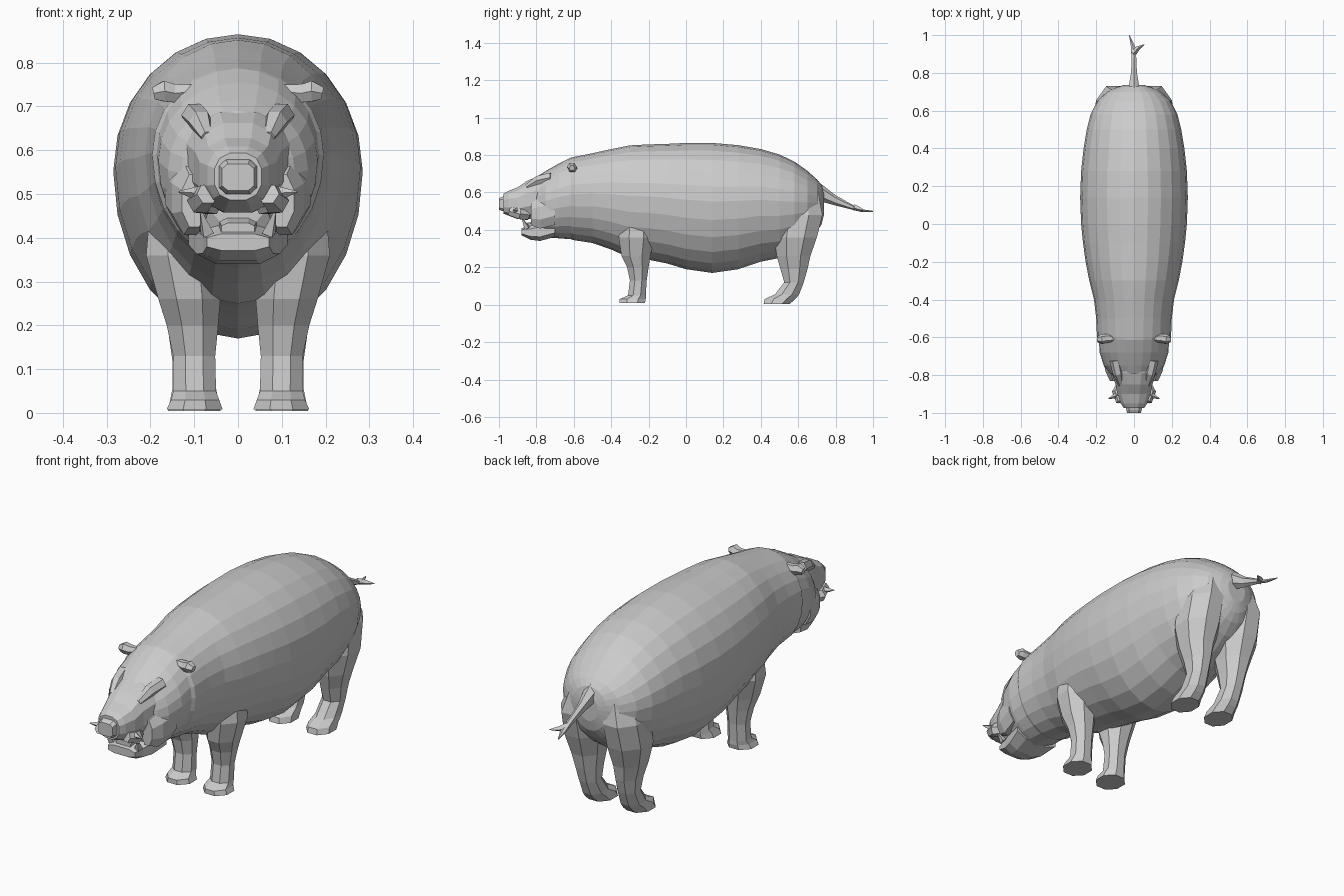
import bpy, bmesh, math
from mathutils import Vector


def loft(name, rings, mirror=False):
    """Skin a list of equally sized point rings, cap both ends."""
    bm = bmesh.new()
    vs = [[bm.verts.new(p) for p in r] for r in rings]
    n = len(vs[0])
    for a, b in zip(vs, vs[1:]):
        for i in range(n):
            j = (i + 1) % n
            bm.faces.new((a[i], a[j], b[j], b[i]))
    bm.faces.new(vs[0])
    bm.faces.new(vs[-1])
    bmesh.ops.recalc_face_normals(bm, faces=bm.faces)
    me = bpy.data.meshes.new(name)
    bm.to_mesh(me)
    bm.free()
    ob = bpy.data.objects.new(name, me)
    bpy.context.collection.objects.link(ob)
    if mirror:
        m = ob.modifiers.new("mirror", 'MIRROR')
        m.use_mirror_merge = False
    return ob


def power(v, e):
    return math.copysign(abs(v) ** e, v)


def y_ring(y, zb, zt, hw, n=24, e=1.0, mid=0.55, cx=0.0, slant=0.0):
    """Egg-shaped cross-section facing along y."""
    zc = zb + (zt - zb) * mid
    pts = []
    for i in range(n):
        a = 2 * math.pi * (i + 0.5 * (n < 13)) / n
        s = power(math.sin(a), e)
        z = zc + s * ((zt - zc) if s > 0 else (zc - zb))
        pts.append((cx + hw * power(math.cos(a), e), y + slant * (z - zc), z))
    return pts


def z_ring(z, x0, x1, y0, y1, n=8):
    """Rounded box cross-section of a leg."""
    pts = []
    for i in range(n):
        a = 2 * math.pi * (i + 0.5) / n
        pts.append(((x0 + x1) / 2 + (x1 - x0) / 2 * math.cos(a) * 1.08,
                    (y0 + y1) / 2 + (y1 - y0) / 2 * math.sin(a) * 1.08, z))
    return pts


def path_tube(name, path, n=6, mirror=False):
    """Tube through (x, y, z, radius) points."""
    rings = []
    for k, p in enumerate(path):
        a = Vector(path[max(k - 1, 0)][:3])
        b = Vector(path[min(k + 1, len(path) - 1)][:3])
        q = (b - a).to_track_quat('Z', 'Y')
        rings.append([Vector(p[:3]) + q @ Vector((p[3] * math.cos(t), p[3] * math.sin(t), 0))
                      for t in (2 * math.pi * i / n for i in range(n))])
    return loft(name, rings, mirror)


# Barrel body with neck and back of head: y, bottom, top, half width
body = [(-0.82, 0.42, 0.66, 0.085), (-0.79, 0.37, 0.69, 0.13), (-0.75, 0.36, 0.715, 0.16),
        (-0.68, 0.355, 0.755, 0.182), (-0.615, 0.35, 0.787, 0.186), (-0.60, 0.345, 0.79, 0.196),
        (-0.50, 0.33, 0.81, 0.20), (-0.40, 0.295, 0.832, 0.212), (-0.30, 0.25, 0.852, 0.237),
        (-0.20, 0.24, 0.857, 0.256), (-0.10, 0.22, 0.86, 0.27), (0.0, 0.19, 0.865, 0.28),
        (0.14, 0.17, 0.865, 0.285), (0.28, 0.19, 0.853, 0.28), (0.40, 0.23, 0.832, 0.267),
        (0.50, 0.25, 0.803, 0.25), (0.58, 0.29, 0.765, 0.23), (0.65, 0.34, 0.715, 0.195),
        (0.70, 0.39, 0.67, 0.145), (0.725, 0.43, 0.64, 0.09), (0.737, 0.48, 0.60, 0.05)]
loft("body", [y_ring(*r) for r in body])

# Upper muzzle tapering to a blunt square nose
muzzle = [(-0.72, 0.46, 0.70, 0.14), (-0.79, 0.46, 0.69, 0.12), (-0.85, 0.455, 0.665, 0.10),
          (-0.90, 0.455, 0.63, 0.09), (-0.95, 0.475, 0.61, 0.072), (-0.975, 0.485, 0.595, 0.055)]
loft("muzzle", [y_ring(*r, n=12, e=0.8, mid=0.5) for r in muzzle])
loft("nose", [y_ring(-0.94, 0.49, 0.59, 0.055, 8, 0.6, 0.5),
              y_ring(-0.985, 0.50, 0.578, 0.042, 8, 0.5, 0.5),
              y_ring(-1.0, 0.507, 0.57, 0.038, 8, 0.5, 0.5)])

# Lower jaw, slightly dropped
jaw = [(-0.70, 0.36, 0.46, 0.12), (-0.78, 0.338, 0.44, 0.10),
       (-0.83, 0.345, 0.425, 0.085), (-0.88, 0.37, 0.41, 0.075)]
loft("lower_jaw", [y_ring(*r, n=8, e=0.7, mid=0.5) for r in jaw])
loft("tongue", [y_ring(-0.76, 0.40, 0.46, 0.05, 8, 0.6, 0.5),
                y_ring(-0.865, 0.40, 0.435, 0.04, 8, 0.6, 0.5)])

# Cheeks, brows and lip flaps
loft("cheek", [y_ring(y, zb, zt, w, 8, 1, 0.5, cx) for y, zb, zt, w, cx in
               [(-0.70, 0.42, 0.60, 0.05, 0.12), (-0.78, 0.40, 0.58, 0.05, 0.105),
                (-0.83, 0.42, 0.55, 0.03, 0.10)]], True)
path_tube("brow", [(0.10, -0.72, 0.68, 0.03), (0.085, -0.79, 0.665, 0.028),
                   (0.07, -0.85, 0.63, 0.015)], mirror=True)
path_tube("upper_lip", [(0.06, -0.85, 0.48, 0.03), (0.085, -0.89, 0.485, 0.032),
                        (0.07, -0.94, 0.50, 0.025)], mirror=True)

# Short tusks flaring out of the muzzle
path_tube("upper_tusk", [(0.075, -0.90, 0.50, 0.022), (0.135, -0.925, 0.505, 0.002)], 4, True)
path_tube("lower_tusk", [(0.07, -0.85, 0.41, 0.018), (0.085, -0.875, 0.46, 0.003)], 4, True)

# Small ears, flared at the tip
path_tube("ear", [(0.10, -0.605, 0.735, 0.018), (0.145, -0.605, 0.73, 0.024),
                  (0.17, -0.61, 0.735, 0.027), (0.193, -0.61, 0.73, 0.016)], 6, True)

# Legs: z, inner x, outer x, front y, back y
front_leg = [(0.008, 0.035, 0.163, -0.355, -0.22), (0.03, 0.043, 0.153, -0.355, -0.215),
             (0.05, 0.05, 0.148, -0.31, -0.215), (0.13, 0.052, 0.148, -0.30, -0.21),
             (0.20, 0.045, 0.163, -0.315, -0.20), (0.26, 0.04, 0.182, -0.345, -0.19),
             (0.36, 0.04, 0.21, -0.36, -0.17), (0.48, 0.06, 0.20, -0.34, -0.19)]
loft("front_leg", [z_ring(*r) for r in front_leg], True)
hind_leg = [(0.004, 0.04, 0.16, 0.415, 0.555), (0.03, 0.045, 0.155, 0.42, 0.585),
            (0.055, 0.05, 0.15, 0.475, 0.605), (0.12, 0.055, 0.15, 0.525, 0.63),
            (0.19, 0.05, 0.16, 0.505, 0.65), (0.26, 0.04, 0.18, 0.485, 0.665),
            (0.36, 0.02, 0.205, 0.47, 0.70), (0.48, 0.02, 0.20, 0.48, 0.73),
            (0.58, 0.02, 0.16, 0.50, 0.71)]
loft("hind_leg", [z_ring(*r) for r in hind_leg], True)

# Tail thinning to a flat tip with a small side tuft
loft("tail", [y_ring(*r, n=6, mid=0.5, cx=c) for r, c in
              [((0.66, 0.54, 0.69, 0.06), 0), ((0.73, 0.55, 0.64, 0.032), 0),
               ((0.80, 0.53, 0.585, 0.018), 0), ((0.88, 0.51, 0.54, 0.014), 0),
               ((0.94, 0.495, 0.51, 0.013), -0.005), ((1.0, 0.497, 0.502, 0.002), -0.025)]])
path_tube("tail_tuft", [(-0.005, 0.90, 0.52, 0.016), (0.02, 0.93, 0.51, 0.012),
                        (0.055, 0.95, 0.505, 0.002)], 4)
